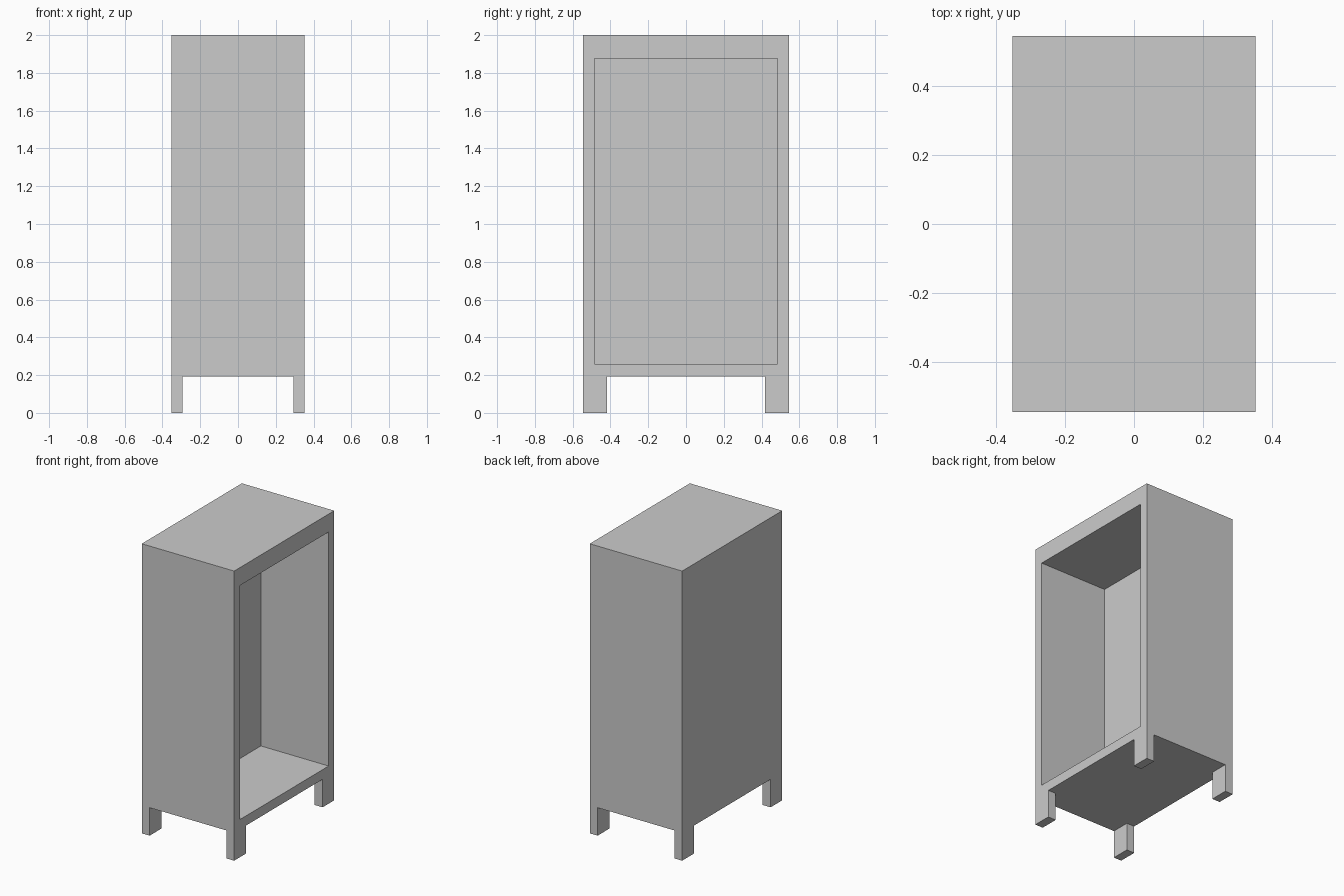
import bpy, bmesh
from mathutils import Vector, Matrix

if "Cube" in bpy.data.objects:
    bpy.data.objects.remove(bpy.data.objects["Cube"])

HX, HY, TOP, BASE = 0.353, 0.546, 2.0, 0.193   # half width, half depth, heights
LEG_X, LEG_Y = 0.06, 0.127                     # leg section
OPEN_Y, OPEN_LOW, OPEN_HIGH, RECESS = 0.485, 0.26, 1.876, 0.518


def box_bmesh(lo, hi):
    lo, hi = Vector(lo), Vector(hi)
    bm = bmesh.new()
    bmesh.ops.create_cube(bm, size=1.0, matrix=Matrix.LocRotScale((lo + hi) / 2, None, hi - lo))
    bm.normal_update()
    return bm


def finish(bm, name):
    mesh = bpy.data.meshes.new(name)
    bm.to_mesh(mesh)
    bm.free()
    ob = bpy.data.objects.new(name, mesh)
    bpy.context.collection.objects.link(ob)
    return ob


# Cabinet body: the +x face is inset to a frame and pushed in as the compartment
bm = box_bmesh((-HX, -HY, BASE), (HX, HY, TOP))
opening = next(f for f in bm.faces if f.normal.x > 0.9)
bmesh.ops.inset_individual(bm, faces=[opening], thickness=0.05)
mid = (BASE + TOP) / 2
for v in opening.verts:
    v.co.y = OPEN_Y if v.co.y > 0 else -OPEN_Y
    v.co.z = OPEN_HIGH if v.co.z > mid else OPEN_LOW
inner = bmesh.ops.extrude_discrete_faces(bm, faces=[opening])["faces"][0]
for v in inner.verts:
    v.co.x -= RECESS
bmesh.ops.recalc_face_normals(bm, faces=bm.faces)
finish(bm, "cabinet_body")

# Four corner legs, mirrored from one
bm = box_bmesh((HX - LEG_X, HY - LEG_Y, 0), (HX, HY, BASE))
legs = finish(bm, "legs")
mirror = legs.modifiers.new("mirror", 'MIRROR')
mirror.use_axis = (True, True, False)
